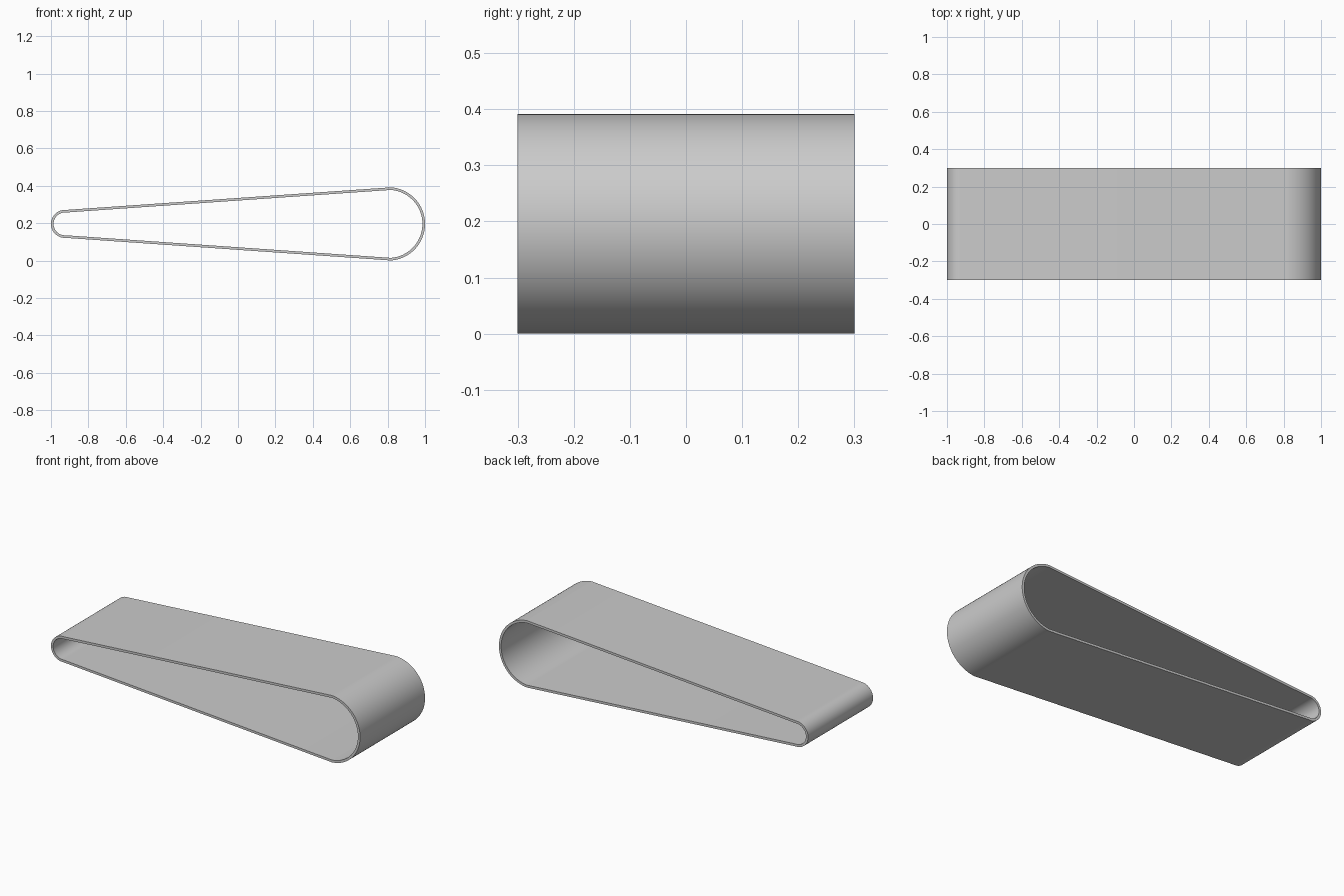
import bpy, bmesh, math

if "Cube" in bpy.data.objects:
    bpy.data.objects.remove(bpy.data.objects["Cube"])

HALF_WIDTH = 0.3
THICK = 0.014
CZ = 0.196
R_BIG, R_SMALL = 0.196, 0.075
X_BIG, X_SMALL = 1 - R_BIG, -1 + R_SMALL
# Angle of the tangent points shared by both pulleys
TANGENT = math.acos(-(R_SMALL - R_BIG) / (X_BIG - X_SMALL))


def arc(cx, r, a0, a1, n):
    return [(cx + r * math.cos(a0 + (a1 - a0) * i / n),
             CZ + r * math.sin(a0 + (a1 - a0) * i / n)) for i in range(n + 1)]


def belt_loop(inset):
    t = TANGENT
    return (arc(X_BIG, R_BIG - inset, -t, t, 48)
            + arc(X_SMALL, R_SMALL - inset, t, 2 * math.pi - t, 32))


# Closed belt: outer and inner tapered loops joined into a thin solid band
bm = bmesh.new()
rings = [[bm.verts.new((x, y, z)) for x, z in belt_loop(inset)]
         for inset, y in ((0, -HALF_WIDTH), (0, HALF_WIDTH),
                          (THICK, HALF_WIDTH), (THICK, -HALF_WIDTH))]
count = len(rings[0])
for k in range(4):
    a, b = rings[k], rings[(k + 1) % 4]
    for i in range(count):
        j = (i + 1) % count
        bm.faces.new((a[i], a[j], b[j], b[i]))
bmesh.ops.recalc_face_normals(bm, faces=bm.faces[:])

mesh = bpy.data.meshes.new("conveyor_belt")
bm.to_mesh(mesh)
bm.free()
belt = bpy.data.objects.new("conveyor_belt", mesh)
bpy.context.collection.objects.link(belt)

# Smooth band surfaces with sharp rims
bpy.context.view_layer.objects.active = belt
belt.select_set(True)
bpy.ops.object.shade_smooth_by_angle(angle=math.radians(30))
